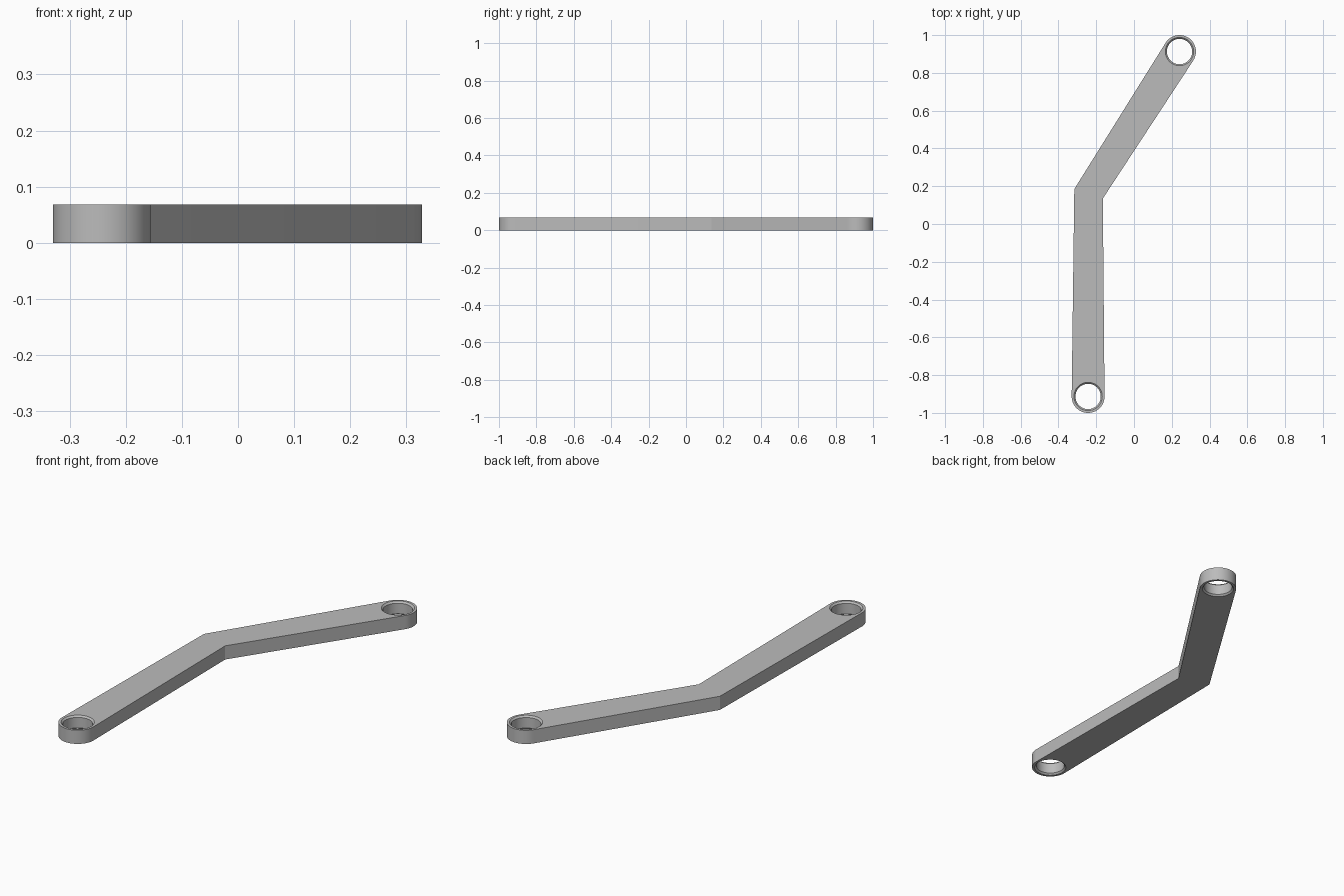
import bpy, bmesh, math
from mathutils import Vector

cube = bpy.data.objects.get("Cube")
if cube:
    bpy.data.objects.remove(cube, do_unlink=True)

HEIGHT = 0.068
END_R, RIM_R, BORE_R, CHAMFER = 0.087, 0.075, 0.067, 0.008
SEG = 48
front_end, back_end = Vector((-0.243, -0.913)), Vector((0.241, 0.913))
outer_bend, inner_bend = Vector((-0.316, 0.185)), Vector((-0.165, 0.135))


def circle(center, radius):
    return [center + radius * Vector((math.cos(a), math.sin(a)))
            for a in (2 * math.pi * i / SEG for i in range(SEG))]


def tangent_angle(center, point, side):
    """Angle on the rounded end where a straight edge from point touches it."""
    d = point - center
    return math.atan2(d.y, d.x) + side * math.acos(min(1, END_R / d.length))


def rounded_end(center, start_point, finish_point):
    """Counterclockwise arc joining two straight edges."""
    a = tangent_angle(center, start_point, 1)
    b = tangent_angle(center, finish_point, -1)
    while b < a:
        b += 2 * math.pi
    n = 28
    return [center + END_R * Vector((math.cos(t), math.sin(t)))
            for t in (a + (b - a) * i / n for i in range(n + 1))]


bm = bmesh.new()


def ring(points, z):
    return [bm.verts.new((p.x, p.y, z)) for p in points]


def wall(lower, upper):
    n = len(lower)
    for i in range(n):
        j = (i + 1) % n
        bm.faces.new((lower[i], lower[j], upper[j], upper[i]))


def loop_edges(verts):
    return [bm.edges.get((v, verts[i - 1])) for i, v in enumerate(verts)]


# Bent outline with rounded ends
outline = ([outer_bend] + rounded_end(front_end, outer_bend, inner_bend)
           + [inner_bend] + rounded_end(back_end, inner_bend, outer_bend))
bottom, top = ring(outline, 0), ring(outline, HEIGHT)
wall(bottom, top)
bottom_loops, top_loops = loop_edges(bottom), loop_edges(top)

# Bored holes chamfered on both sides
for center in (front_end, back_end):
    rings = [ring(circle(center, r), z) for r, z in (
        (RIM_R, 0), (BORE_R, CHAMFER),
        (BORE_R, HEIGHT - CHAMFER), (RIM_R, HEIGHT))]
    for low, high in zip(rings, rings[1:]):
        wall(high, low)
    bottom_loops += loop_edges(rings[0])
    top_loops += loop_edges(rings[-1])

# Flat top and bottom faces around the holes
for edges, z in ((bottom_loops, -1), (top_loops, 1)):
    bmesh.ops.triangle_fill(bm, use_beauty=True, use_dissolve=False,
                            edges=edges, normal=(0, 0, z))
bmesh.ops.recalc_face_normals(bm, faces=bm.faces)

mesh = bpy.data.meshes.new("bent_link_arm")
bm.to_mesh(mesh)
bm.free()
arm = bpy.data.objects.new("bent_link_arm", mesh)
bpy.context.collection.objects.link(arm)

# Plain grey material
grey = bpy.data.materials.new("plain_grey")
grey.use_nodes = True
color = (0.5, 0.5, 0.5, 1)
grey.diffuse_color = color
grey.node_tree.nodes["Principled BSDF"].inputs["Base Color"].default_value = color
mesh.materials.append(grey)

bpy.ops.object.select_all(action="DESELECT")
arm.select_set(True)
bpy.context.view_layer.objects.active = arm
bpy.ops.object.shade_smooth_by_angle(angle=math.radians(30))
